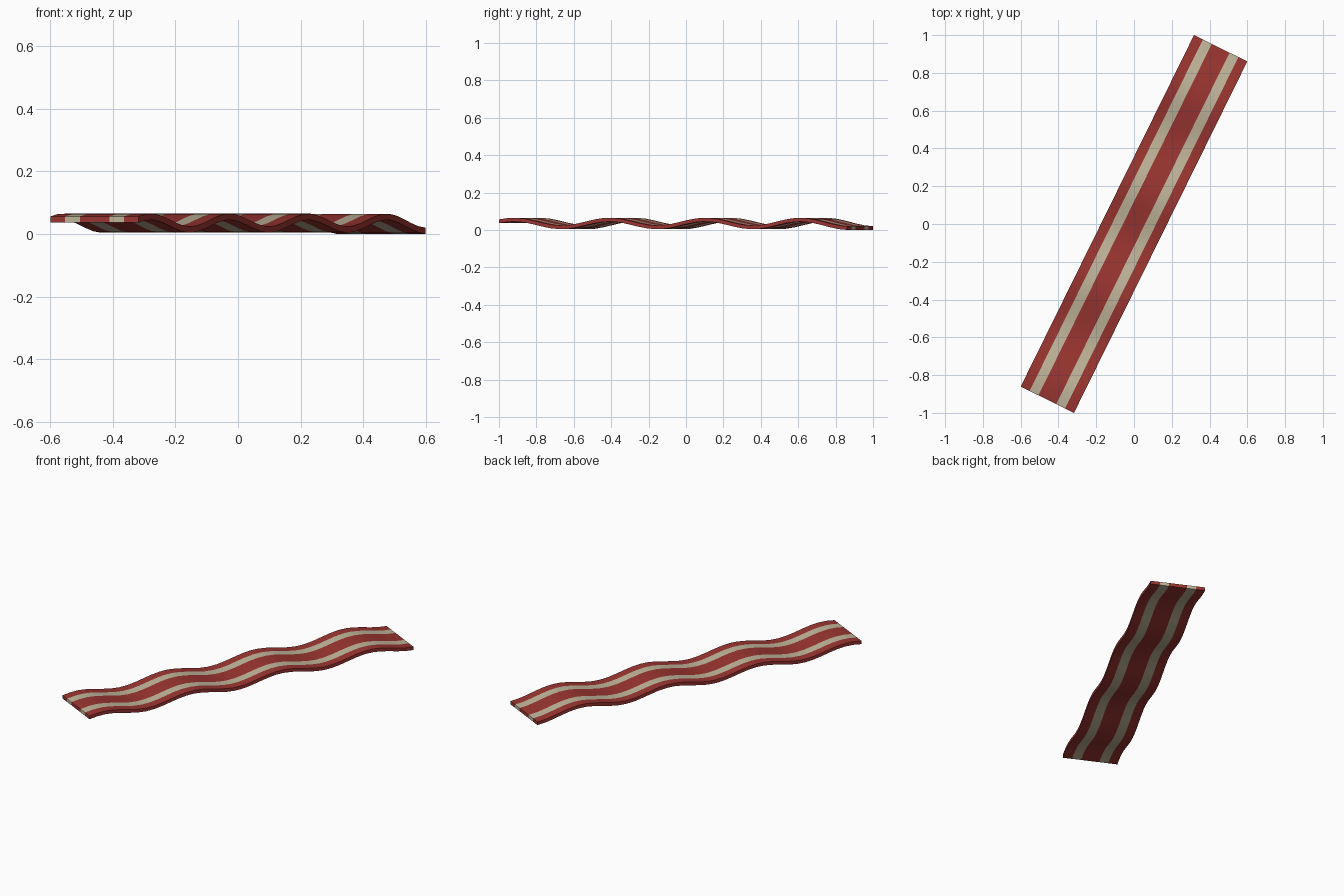
import bpy, bmesh, math

if "Cube" in bpy.data.objects:
    bpy.data.objects.remove(bpy.data.objects["Cube"])

LENGTH, HALF_W, THICK = 2.0746, 0.1574, 0.02
ANGLE = math.radians(63.75)
AMP, PERIOD, CREST = 0.0205, 0.57, 0.19
LIFT = 0.0042          # inner troughs float slightly; the far end dips to the ground
SEGS = 40


def material(name, rgb):
    m = bpy.data.materials.new(name)
    m.diffuse_color = (*rgb, 1)
    m.use_nodes = True
    m.node_tree.nodes["Principled BSDF"].inputs["Base Color"].default_value = m.diffuse_color
    return m


def height(u):
    dip = max(0, (u - LENGTH / 2 + 0.28) / 0.28)
    return AMP * (1 + math.cos(2 * math.pi * (u - CREST) / PERIOD)) + LIFT * (1 - dip)


# wavy strip: five lengthwise bands, lean and fat alternating
bands = [-1, -2 / 3, -1 / 3, 1 / 3, 2 / 3, 1]
mesh = bpy.data.meshes.new("bacon_strip")
strip = bpy.data.objects.new("bacon_strip", mesh)
bpy.context.collection.objects.link(strip)
mesh.materials.append(material("lean", (0.33, 0.036, 0.031)))
mesh.materials.append(material("fat", (0.54, 0.47, 0.33)))

bm = bmesh.new()
c, s = math.cos(ANGLE), math.sin(ANGLE)
rings = []
for i in range(SEGS + 1):
    u = (i / SEGS - 0.5) * LENGTH
    z = height(u)
    rings.append([[bm.verts.new((u * c + b * HALF_W * s, u * s - b * HALF_W * c, z + h))
                   for b in bands] for h in (0, THICK)])


def face(verts, band):
    bm.faces.new(verts).material_index = band % 2


for p, q in zip(rings, rings[1:]):
    for k in range(5):
        for h in (0, 1):                       # underside and top
            face((p[h][k], p[h][k + 1], q[h][k + 1], q[h][k]), k)
    for k in (0, 5):                           # long edges
        face((p[0][k], q[0][k], q[1][k], p[1][k]), 0)
for r in (rings[0], rings[-1]):                # cut ends
    for k in range(5):
        face((r[0][k], r[0][k + 1], r[1][k + 1], r[1][k]), k)

bmesh.ops.recalc_face_normals(bm, faces=bm.faces)
bm.to_mesh(mesh)
bm.free()

bpy.context.view_layer.objects.active = strip
strip.select_set(True)
bpy.ops.object.shade_smooth_by_angle(angle=math.radians(30))
